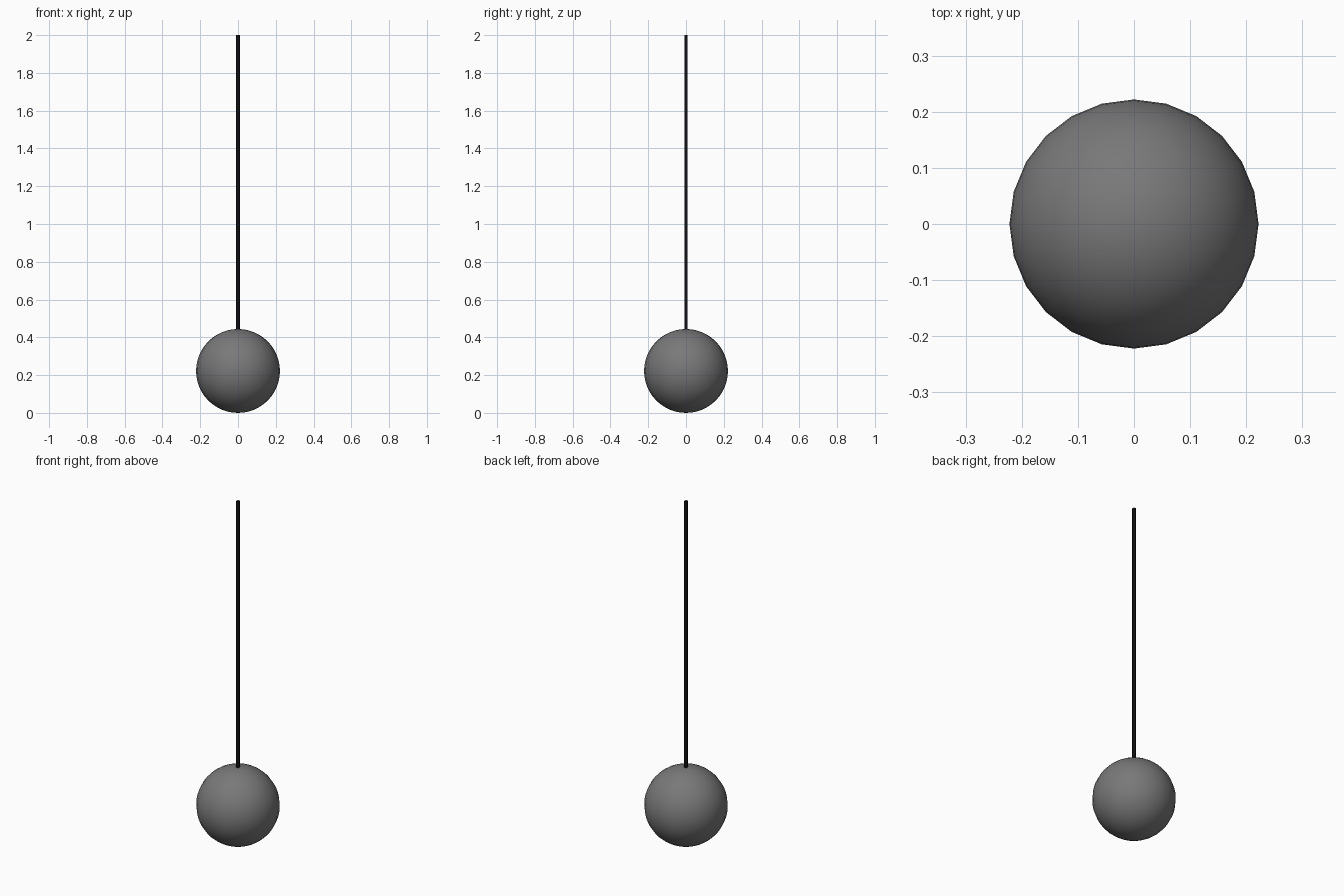
import bpy

if "Cube" in bpy.data.objects:
    bpy.data.objects.remove(bpy.data.objects["Cube"])

R = 0.222          # globe radius
CORD_R = 0.0105    # cord radius


def paint(obj, name, value):
    mat = bpy.data.materials.new(name)
    mat.diffuse_color = (value, value, value, 1)
    mat.use_nodes = True
    mat.node_tree.nodes["Principled BSDF"].inputs["Base Color"].default_value = mat.diffuse_color
    obj.data.materials.append(mat)


# Globe shade
bpy.ops.mesh.primitive_uv_sphere_add(segments=24, ring_count=24, radius=R, location=(0, 0, R))
globe = bpy.context.object
globe.name = "globe_shade"
bpy.ops.object.shade_smooth()
paint(globe, "dark_grey", 0.19)

# Hanging cord: thin open six-sided tube, a vertex pointing along x
bottom, top = 2 * R - 0.002, 2.0
bpy.ops.mesh.primitive_cylinder_add(vertices=6, radius=CORD_R, depth=top - bottom,
                                    end_fill_type='NOTHING',
                                    location=(0, 0, (top + bottom) / 2),
                                    rotation=(0, 0, 1.5707963))
cord = bpy.context.object
cord.name = "hanging_cord"
bpy.ops.object.shade_smooth()
paint(cord, "black", 0.005)
